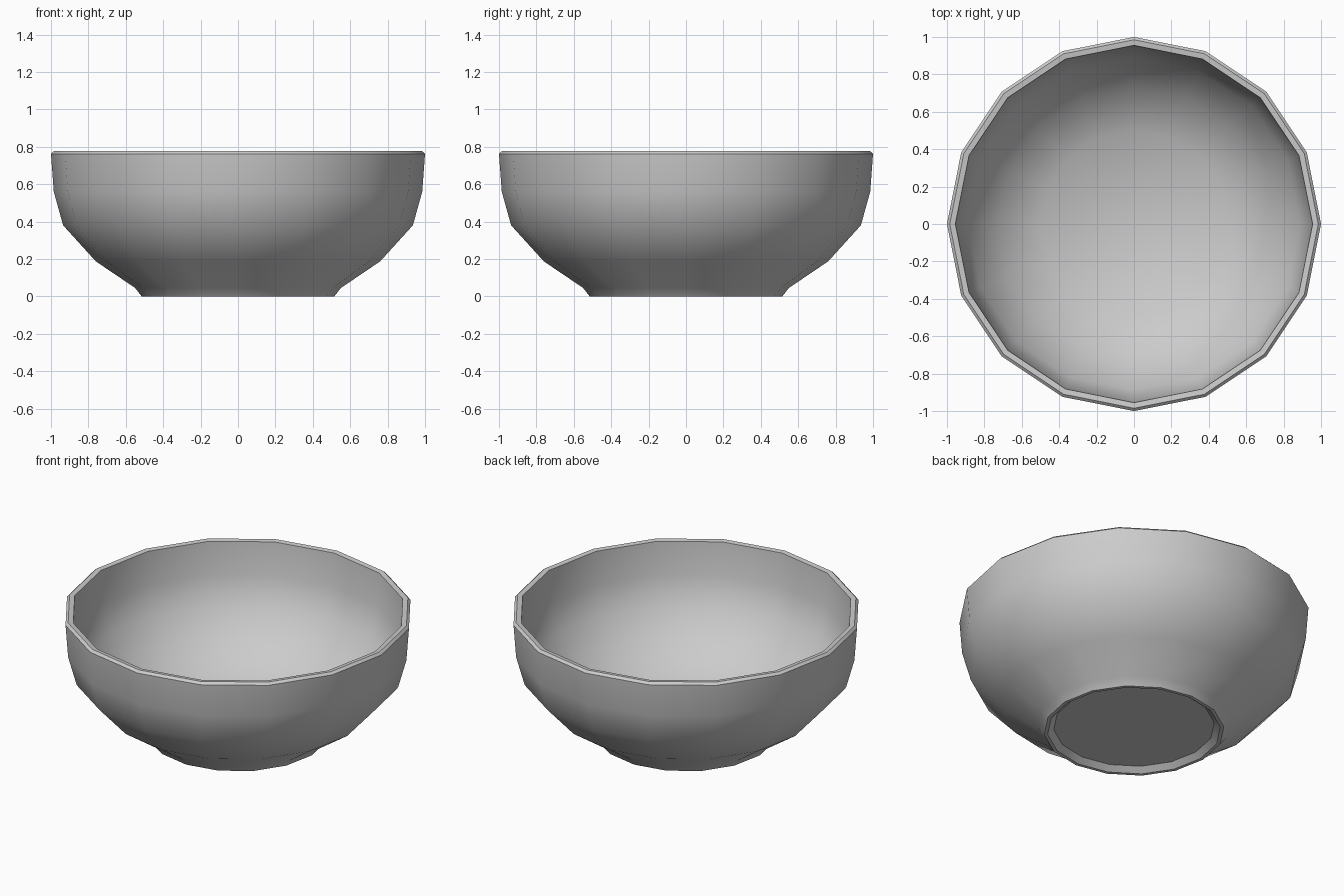
import bpy, bmesh
from math import cos, sin, pi, radians

if "Cube" in bpy.data.objects:
    bpy.data.objects.remove(bpy.data.objects["Cube"])

SIDES = 16

# Cross-section (radius, height): foot recess, foot ring, outer wall, rim, inner wall, floor
profile = [
    (0.46, 0.03), (0.495, 0.0), (0.515, 0.0), (0.55, 0.045),
    (0.76, 0.187), (0.935, 0.38), (0.985, 0.56), (1.0, 0.762),
    (0.985, 0.776), (0.955, 0.772),
    (0.94, 0.57), (0.89, 0.40), (0.73, 0.225), (0.50, 0.07),
]


def lathe(name, points, sides):
    bm = bmesh.new()
    rings = [[bm.verts.new((r * cos(2 * pi * i / sides), r * sin(2 * pi * i / sides), z))
              for i in range(sides)] for r, z in points]
    for a, b in zip(rings, rings[1:]):
        for i in range(sides):
            j = (i + 1) % sides
            bm.faces.new((a[i], a[j], b[j], b[i]))
    # Underside and inside floor
    bm.faces.new(rings[0][::-1])
    bm.faces.new(rings[-1])
    bmesh.ops.recalc_face_normals(bm, faces=bm.faces)
    mesh = bpy.data.meshes.new(name)
    bm.to_mesh(mesh)
    bm.free()
    obj = bpy.data.objects.new(name, mesh)
    bpy.context.collection.objects.link(obj)
    return obj


# Bowl body, smooth walls with a crisp rim and foot
bowl = lathe("bowl", profile, SIDES)
bpy.context.view_layer.objects.active = bowl
bowl.select_set(True)
bpy.ops.object.shade_smooth_by_angle(angle=radians(40))
